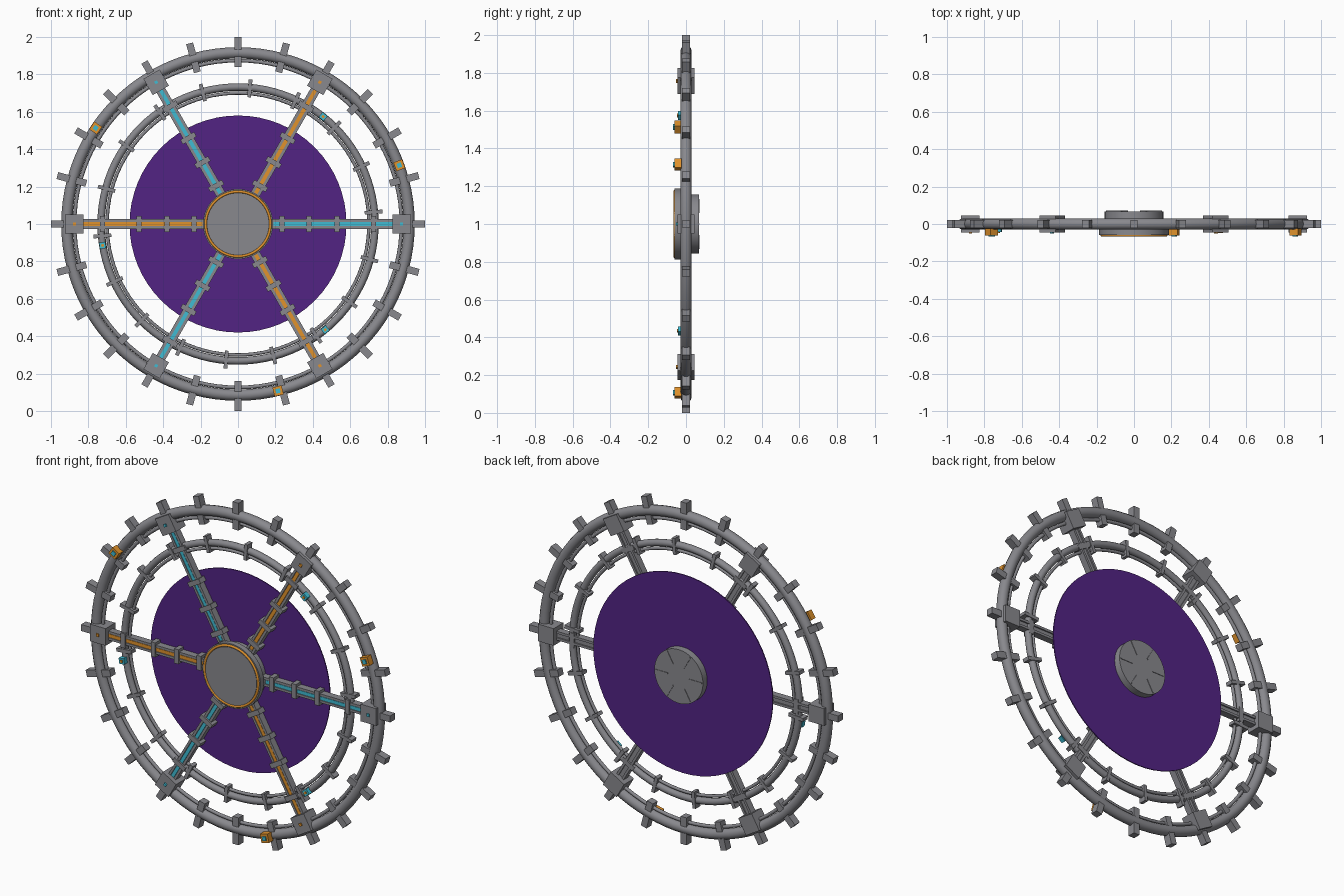
import bpy
import bmesh
from math import radians, pi
from mathutils import Matrix, Vector

if "Cube" in bpy.data.objects:
    bpy.data.objects.remove(bpy.data.objects["Cube"])


def material(name, rgb):
    m = bpy.data.materials.new(name)
    m.use_nodes = True
    m.diffuse_color = (*rgb, 1)
    m.node_tree.nodes["Principled BSDF"].inputs["Base Color"].default_value = (*rgb, 1)
    return m


GREY = material("steel grey", (0.25, 0.25, 0.27))
PURPLE = material("deep purple", (0.085, 0.017, 0.23))
ORANGE = material("amber orange", (0.75, 0.29, 0.025))
CYAN = material("bright cyan", (0.05, 0.5, 0.65))
CENTRE = Matrix.Translation((0, 0, 1))


def boxes(name, mat, angles, r0, r1, width, y0, y1, offset=0):
    """One box per angle, spanning r0..r1 radially and y0..y1 in depth."""
    bm = bmesh.new()
    mid = Matrix.Translation(((r0 + r1) / 2, (y0 + y1) / 2, offset))
    size = Matrix.Diagonal((r1 - r0, y1 - y0, width, 1))
    for a in angles:
        turn = Matrix.Rotation(-radians(a), 4, 'Y')
        bmesh.ops.create_cube(bm, size=1, matrix=CENTRE @ turn @ mid @ size)
    return finish(name, bm, mat)


def finish(name, bm, mat):
    mesh = bpy.data.meshes.new(name)
    bm.to_mesh(mesh)
    bm.free()
    mesh.materials.append(mat)
    ob = bpy.data.objects.new(name, mesh)
    bpy.context.collection.objects.link(ob)
    return ob


def smooth(ob):
    bpy.ops.object.select_all(action='DESELECT')
    ob.select_set(True)
    bpy.context.view_layer.objects.active = ob
    bpy.ops.object.shade_smooth_by_angle(angle=radians(40))


def drum(name, mat, r, y0, y1):
    bm = bmesh.new()
    place = Matrix.Translation((0, (y0 + y1) / 2, 1)) @ Matrix.Rotation(pi / 2, 4, 'X')
    bmesh.ops.create_cone(bm, cap_ends=True, segments=64, radius1=r, radius2=r,
                          depth=y1 - y0, matrix=place)
    smooth(finish(name, bm, mat))


def ring(name, mat, r, tube, y=0):
    bpy.ops.mesh.primitive_torus_add(location=(0, y, 1), rotation=(pi / 2, 0, 0),
                                     major_radius=r, minor_radius=tube,
                                     major_segments=96, minor_segments=12)
    ob = bpy.context.object
    ob.name = name
    ob.data.materials.append(mat)
    smooth(ob)


# Concentric rings, each a main tube with a thin companion inside
ring("outer_ring", GREY, 0.915, 0.03)
ring("outer_ring_inner_rail", GREY, 0.874, 0.01)
ring("inner_ring", GREY, 0.732, 0.02)
ring("inner_ring_inner_rail", GREY, 0.70, 0.009)

# Ribs clamped round the rings
boxes("outer_ribs", GREY, range(0, 360, 15), 0.84, 1.0, 0.038, -0.022, 0.022)
boxes("inner_ribs", GREY, range(5, 360, 20), 0.68, 0.775, 0.02, -0.022, 0.022)

# Energy disc behind the spokes
drum("purple_disc", PURPLE, 0.58, 0.022, 0.028)

# Spokes: twin rails on a recessed core, with cross collars
spokes = range(0, 360, 60)
for label, side in (("left", 1), ("right", -1)):
    boxes("spoke_rails_" + label, GREY, spokes, 0.15, 0.86, 0.014, -0.02, 0.02, side * 0.019)
boxes("spoke_cores", GREY, spokes, 0.15, 0.86, 0.026, -0.012, 0.012)
for r in (0.235, 0.38, 0.53, 0.725):
    boxes("spoke_collars", GREY, spokes, r - 0.014, r + 0.014, 0.085, -0.028, 0.021)
boxes("joint_blocks", GREY, spokes, 0.825, 0.925, 0.1, -0.045, 0.045)

# Lit strips and studs alternate in colour
for label, mat, start in (("cyan", CYAN, 0), ("orange", ORANGE, 60)):
    alternate = range(start, 360, 120)
    boxes(label + "_spoke_strips", mat, alternate, 0.19, 0.83, 0.02, -0.019, -0.012)
    boxes(label + "_joint_studs", mat, alternate, 0.867, 0.883, 0.016, -0.052, -0.045)

# Central hub with a coloured rim and fins on its back
drum("hub_front", GREY, 0.187, -0.06, -0.028)
drum("hub_core", GREY, 0.165, -0.03, 0.022)
drum("hub_face", GREY, 0.166, -0.064, -0.055)
drum("hub_back", GREY, 0.157, 0.02, 0.068)
ring("hub_rim", ORANGE, 0.173, 0.007, -0.06)
boxes("hub_back_fins", GREY, spokes, 0.07, 0.15, 0.007, 0.06, 0.071)

# Small light housings on the front of each ring
outer_spots = (20, 146, 283.5)
boxes("outer_lamps", ORANGE, outer_spots, 0.893, 0.943, 0.05, -0.062, -0.025)
boxes("outer_lamp_lenses", CYAN, outer_spots, 0.906, 0.93, 0.024, -0.068, -0.062)
inner_spots = (51.6, 189, 309.5)
boxes("inner_lamps", CYAN, inner_spots, 0.716, 0.75, 0.034, -0.042, -0.015)
boxes("inner_lamp_lenses", ORANGE, inner_spots, 0.726, 0.74, 0.014, -0.047, -0.042)
